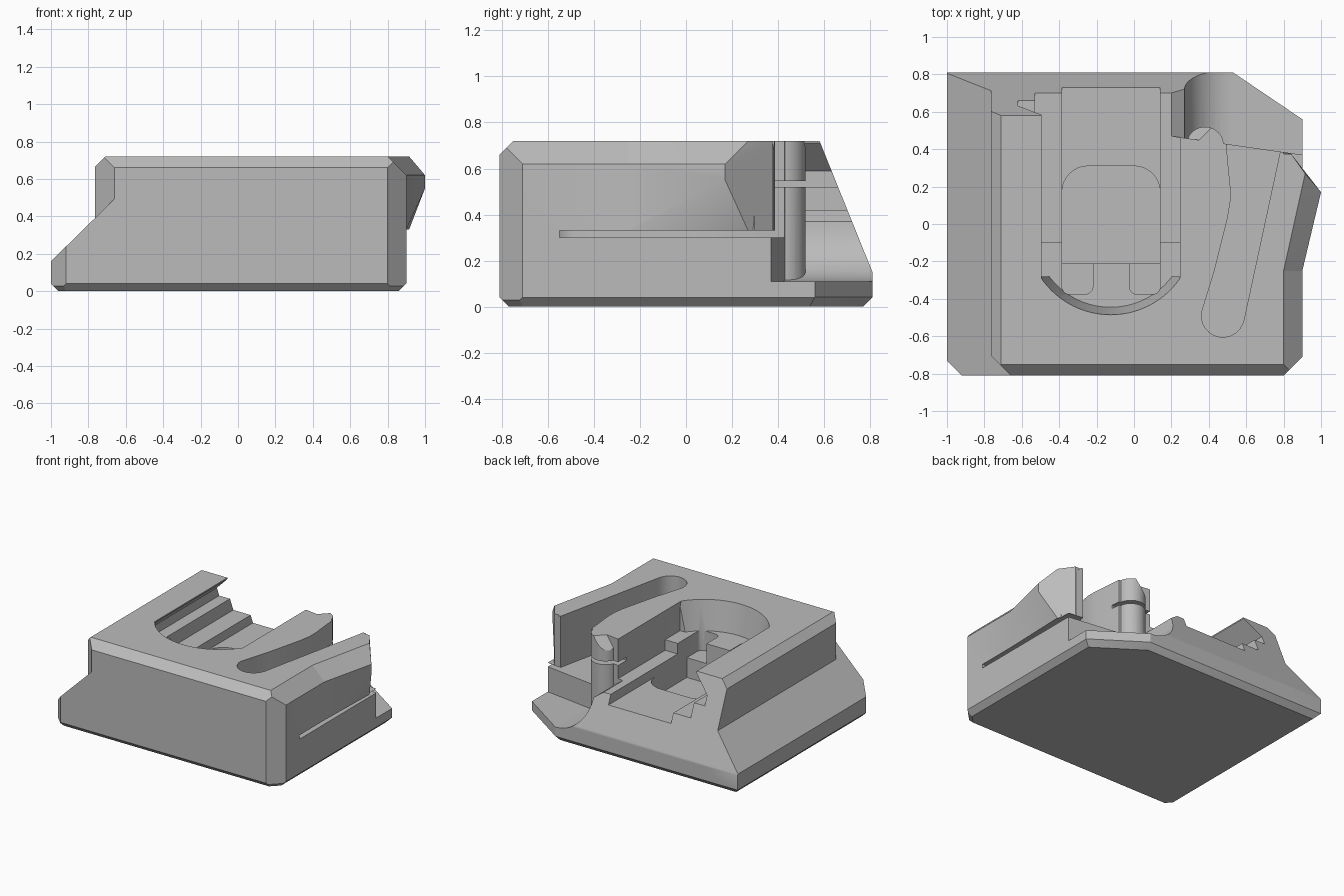
import bpy, bmesh, math
from mathutils import Vector

if "Cube" in bpy.data.objects:
    bpy.data.objects.remove(bpy.data.objects["Cube"])

grey = bpy.data.materials.new("plain grey")
grey.use_nodes = True
grey.diffuse_color = (0.5, 0.5, 0.5, 1)
grey.node_tree.nodes["Principled BSDF"].inputs["Base Color"].default_value = (0.5, 0.5, 0.5, 1)


def finish(bm, name, planes=()):
    """Clip by planes (point, outward normal) and make an object."""
    for co, no in planes:
        geom = bm.verts[:] + bm.edges[:] + bm.faces[:]
        cut = bmesh.ops.bisect_plane(bm, geom=geom, plane_co=co, plane_no=no, clear_outer=True)
        edges = [e for e in cut["geom_cut"] if isinstance(e, bmesh.types.BMEdge) and e.is_boundary]
        if edges:
            bmesh.ops.edgenet_fill(bm, edges=edges)
    bmesh.ops.recalc_face_normals(bm, faces=bm.faces[:])
    mesh = bpy.data.meshes.new(name)
    bm.to_mesh(mesh)
    bm.free()
    mesh.materials.append(grey)
    ob = bpy.data.objects.new(name, mesh)
    bpy.context.collection.objects.link(ob)
    return ob


def prism(name, pts, lo, hi, axis="z", planes=()):
    """Extrude a plan (axis z) or an x-z section (axis y)."""
    bm = bmesh.new()
    at = (lambda p, h: (p[0], p[1], h)) if axis == "z" else (lambda p, h: (p[0], h, p[1]))
    a = [bm.verts.new(at(p, lo)) for p in pts]
    b = [bm.verts.new(at(p, hi)) for p in pts]
    bm.faces.new(a)
    bm.faces.new(b)
    for i in range(len(pts)):
        j = (i + 1) % len(pts)
        bm.faces.new((a[i], a[j], b[j], b[i]))
    return finish(bm, name, planes)


def box(name, x0, x1, y0, y1, z0, z1, planes=()):
    return prism(name, [(x0, y0), (x1, y0), (x1, y1), (x0, y1)], z0, z1, "z", planes)


def arc(cx, cy, r, a0, a1, n=12):
    angles = [math.radians(a0 + (a1 - a0) * i / n) for i in range(n + 1)]
    return [(cx + r * math.cos(a), cy + r * math.sin(a)) for a in angles]


def combine(target, other, operation):
    other.hide_render = True
    mod = target.modifiers.new("join", "BOOLEAN")
    mod.operation, mod.solver, mod.object = operation, "EXACT", other
    bpy.context.view_layer.objects.active = target
    bpy.ops.object.modifier_apply(modifier=mod.name)
    bpy.data.objects.remove(other)


# Planes shared by the two main blocks
back = ((0, 0.58, 0.72), (0, 0.57, 0.23))
back_corner = ((0.53, 0.81, 0), (0.25, 0.37, 0))
right_corner = ((0.8, -0.81, 0), (1, -1, 0))
foot = [((0.86, 0, 0), (1, 0, -1)), ((-0.96, 0, 0), (-1, 0, -1)),
        ((0, -0.77, 0), (0, -1, -1)), ((0, 0.77, 0), (0, 1, -1)),
        ((0.53, 0.76, 0), (0.56, 0.83, -1)), ((0.78, -0.79, 0), (0.7, -0.7, -1)),
        ((-0.92, -0.77, 0), (-0.7, -0.7, -1))]

# Wide base with the sloping left ledge
body = box("body", -1, 0.9, -0.81, 0.81, 0, 0.5, [
    back, back_corner, right_corner, ((-1, 0, 0.16), (-1, 0, 1.02)),
    ((-0.92, -0.81, 0), (-1, -1, 0))] + foot)

# Upper block with chamfered rim
upper = box("upper_block", -0.765, 0.9, -0.81, 0.81, 0.1, 0.72, [
    back, back_corner, right_corner, ((-0.66, -0.81, 0), (-1, -1, 0)),
    ((-0.71, 0, 0.72), (-1, 0, 1)), ((0.8, 0, 0.72), (1, 0, 1)),
    ((0, -0.75, 0.72), (0, -1, 1))])
combine(body, upper, "UNION")

# Scooped back corner
section = [(0.2, 0.9), (0.2, 0.42)] + arc(0.53, 0.37, 0.26, 180, 270) + [(1.2, 0.11), (1.2, 0.9)]
scoop = prism("scoop_cutter", section, 0.2, 1.0, "y", [((0.48, 0.43, 0), (-0.06, -0.42, 0))])
combine(body, scoop, "DIFFERENCE")

# Pocket between finger and arm, then the gap below the arm
plan = [(0.48, 0.6), (0.5, 0.35), (0.515, 0.2), (0.515, 0.12), (0.5, 0.03), (0.43, -0.25)]
plan += arc(0.475, -0.49, 0.115, 172, 350) + [(0.78, 0.38), (0.82, 0.6)]
combine(body, prism("pocket_cutter", plan, 0.3, 0.9), "DIFFERENCE")
gap = [(0.47, -0.55), (1.1, -0.55), (1.1, 0.5), (0.6, 0.5)]
combine(body, prism("gap_cutter", gap, 0.3, 0.33), "DIFFERENCE")

# Flared thumb tab on the arm
bm = bmesh.new()
for p in [(0.9, -0.25, 0.33), (0.9, -0.25, 0.62), (0.8, -0.25, 0.72), (0.8, -0.25, 0.33),
          (1, 0.17, 0.62), (1, 0.17, 0.55), (0.915, 0.27, 0.33), (0.915, 0.27, 0.72),
          (0.84, 0.375, 0.33), (0.84, 0.375, 0.72), (0.79, 0.375, 0.33), (0.79, 0.375, 0.72)]:
    bm.verts.new(p)
bmesh.ops.convex_hull(bm, input=bm.verts[:])
combine(body, finish(bm, "thumb_tab"), "UNION")
trim = [(1.0, 0.17), (1.1, 0.17), (1.1, 0.6), (0.84, 0.6), (0.84, 0.375)]
combine(body, prism("tab_trim_cutter", trim, 0.331, 0.9), "DIFFERENCE")

# Channel with undercut left rail, open at the back
rail = [(-0.495, 0.9), (-0.495, 0.71), (-0.62, 0.59), (-0.62, 0.52), (-0.53, 0.52),
        (-0.53, 0.42), (0.245, 0.42), (0.245, 0.9)]
combine(body, prism("channel_cutter", rail, -0.1, 1.0, "y"), "DIFFERENCE")
front_rail = rail[:4] + [(-0.495, 0.52), (-0.495, 0.5), (0.245, 0.5), (0.245, 0.9)]
combine(body, prism("front_channel_cutter", front_rail, -0.28, 0.0, "y"), "DIFFERENCE")

# Rounded, tapered front end of the channel
bm = bmesh.new()
bmesh.ops.create_cone(bm, cap_ends=True, segments=96, radius1=0.41, radius2=0.465, depth=0.3)
bmesh.ops.translate(bm, verts=bm.verts[:], vec=Vector((-0.125, -0.035, 0.65)))
bowl = finish(bm, "bowl_cutter", [((-0.495, 0, 0), (-1, 0, 0)), ((0.245, 0, 0), (1, 0, 0)),
                                  ((0, -0.15, 0), (0, 1, 0))])
combine(body, bowl, "DIFFERENCE")

# Lower track, deep rounded well and two front slots
combine(body, box("track_cutter", -0.385, 0.14, -0.21, 1.0, 0.35, 0.9), "DIFFERENCE")
well = [(-0.385, -0.21), (0.14, -0.21)] + arc(0.0, 0.17, 0.14, 0, 90, 8) + arc(-0.245, 0.17, 0.14, 90, 180, 8)
combine(body, prism("well_cutter", well, 0.2, 0.9), "DIFFERENCE")
for x0 in (-0.385, -0.025):
    r, x1 = 0.04, x0 + 0.165
    slot = [(x0, -0.15)] + arc(x0 + r, -0.335, r, 180, 270, 5) + arc(x1 - r, -0.335, r, 270, 360, 5) + [(x1, -0.15)]
    combine(body, prism("slot_cutter", slot, 0.35, 0.9), "DIFFERENCE")

# Finger tip standing in the scoop, with a thin slit around it
tip = [(0.245, 0.28), (0.5, 0.28), (0.49, 0.38)] + arc(0.38, 0.42, 0.1, 0, 150, 14) + [(0.25, 0.36)]
finger = prism("finger_tip", tip, 0.1, 0.72, "z", [((0.25, 0.35, 0.72), (-0.7, 0.7, 0.6))])
combine(body, finger, "UNION")
combine(body, box("slit_cutter", 0.2, 0.53, 0.36, 0.6, 0.52, 0.545), "DIFFERENCE")

# Smooth the curved walls, keep the edges sharp
bpy.ops.object.select_all(action="DESELECT")
body.select_set(True)
bpy.context.view_layer.objects.active = body
bpy.ops.object.shade_smooth_by_angle(angle=math.radians(25))
